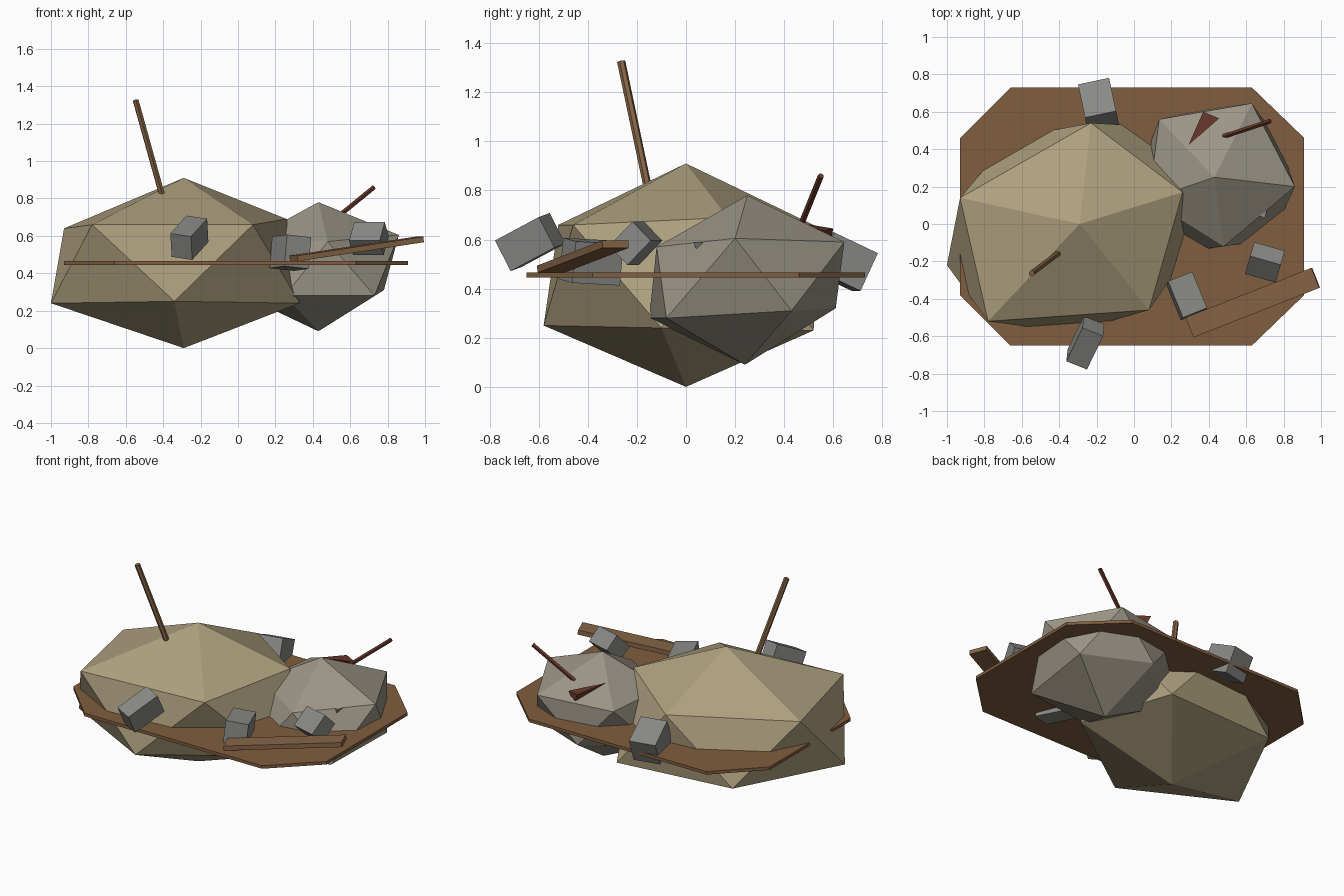
import bpy, bmesh
from math import radians
from mathutils import Vector, Matrix, Euler

if "Cube" in bpy.data.objects:
    bpy.data.objects.remove(bpy.data.objects["Cube"])


def material(name, r, g, b):
    m = bpy.data.materials.new(name)
    m.diffuse_color = (r, g, b, 1)
    m.use_nodes = True
    m.node_tree.nodes["Principled BSDF"].inputs["Base Color"].default_value = m.diffuse_color
    return m


sandstone = material("sandstone", 0.42, 0.35, 0.21)
greystone = material("greystone", 0.33, 0.30, 0.24)
slate = material("slate", 0.25, 0.25, 0.24)
soil = material("soil", 0.22, 0.11, 0.05)
wood = material("wood", 0.24, 0.13, 0.06)
rust = material("rust", 0.14, 0.04, 0.025)


def finish(name, bm, mat):
    bmesh.ops.recalc_face_normals(bm, faces=bm.faces)
    mesh = bpy.data.meshes.new(name)
    bm.to_mesh(mesh)
    bm.free()
    mesh.materials.append(mat)
    ob = bpy.data.objects.new(name, mesh)
    bpy.context.collection.objects.link(ob)
    return ob


def hull(name, points, mat):
    bm = bmesh.new()
    for p in points:
        bm.verts.new(p)
    bmesh.ops.convex_hull(bm, input=bm.verts)
    return finish(name, bm, mat)


def box(name, centre, size, rot, mat):
    bm = bmesh.new()
    turn = Euler([radians(a) for a in rot]).to_matrix().to_4x4()
    bmesh.ops.create_cube(bm, size=1, matrix=Matrix.Translation(centre) @ turn
                          @ Matrix.Diagonal((*size, 1)))
    return finish(name, bm, mat)


def rod(name, a, b, r, sides, mat):
    a, b = Vector(a), Vector(b)
    turn = (b - a).to_track_quat('Z', 'Y').to_matrix().to_4x4()
    bm = bmesh.new()
    bmesh.ops.create_cone(bm, cap_ends=True, segments=sides, radius1=r, radius2=r,
                          depth=(b - a).length,
                          matrix=Matrix.Translation((a + b) / 2) @ turn)
    return finish(name, bm, mat)


# Boulders: uneven twenty-sided stones (top, upper ring, lower ring, bottom)
hull("large_boulder", [
    (-0.29, 0, 0.91),
    (-0.93, 0.14, 0.64), (-0.23, 0.54, 0.65), (0.26, 0.17, 0.69),
    (0.08, -0.46, 0.66), (-0.78, -0.52, 0.66),
    (-1.0, -0.22, 0.24), (-0.66, 0.46, 0.25), (0.14, 0.52, 0.23),
    (0.33, -0.1, 0.24), (-0.34, -0.58, 0.25),
    (-0.29, 0, 0)], sandstone)
hull("small_boulder", [
    (0.43, 0.25, 0.78),
    (0.135, 0.56, 0.58), (0.63, 0.645, 0.59), (0.86, 0.2, 0.605),
    (0.48, -0.12, 0.57), (0.08, 0.13, 0.59),
    (0.73, -0.08, 0.28), (0.25, -0.15, 0.28), (0.78, 0.43, 0.31),
    (0.36, 0.61, 0.32), (0.03, 0.28, 0.28),
    (0.43, 0.24, 0.09)], greystone)

# Ground slab: thin rectangle with cut corners
hull("ground_slab", [(x, y, z) for z in (0.445, 0.465) for x, y in (
    (-0.66, 0.73), (0.63, 0.73), (0.91, 0.46), (0.91, -0.38),
    (0.63, -0.65), (-0.66, -0.65), (-0.93, -0.38), (-0.93, 0.46))], soil)

# Rubble blocks
for i, (centre, size, rot) in enumerate([
        ((-0.26, -0.635, 0.59), (0.12, 0.22, 0.14), (26, 8, -22)),
        ((0.28, -0.385, 0.51), (0.14, 0.21, 0.17), (-3, 6, 22)),
        ((0.70, -0.205, 0.585), (0.17, 0.14, 0.11), (45, 0, -16)),
        ((-0.19, 0.64, 0.51), (0.17, 0.2, 0.17), (-25, 0, 12))]):
    box(f"rubble_block_{i + 1}", centre, size, rot, slate)

# Loose plank and broken pole
box("plank", (0.635, -0.42, 0.53), (0.73, 0.115, 0.03), (0, -8, 21.5), wood)
rod("broken_pole", (-0.39, -0.145, 0.76), (-0.547, -0.264, 1.325), 0.017, 6, wood)

# Rusty bar and shards stuck in the small boulder
rod("rusty_bar", (0.47, 0.465, 0.65), (0.728, 0.55, 0.86), 0.013, 5, rust)
hull("rusty_shard", [(0.29, 0.42, 0.675), (0.37, 0.60, 0.645),
                     (0.455, 0.565, 0.635), (0.41, 0.58, 0.55)], rust)
hull("stone_chip", [(0.70, 0.03, 0.59), (0.71, 0.07, 0.59),
                    (0.64, 0.06, 0.59), (0.68, 0.05, 0.54)], slate)
